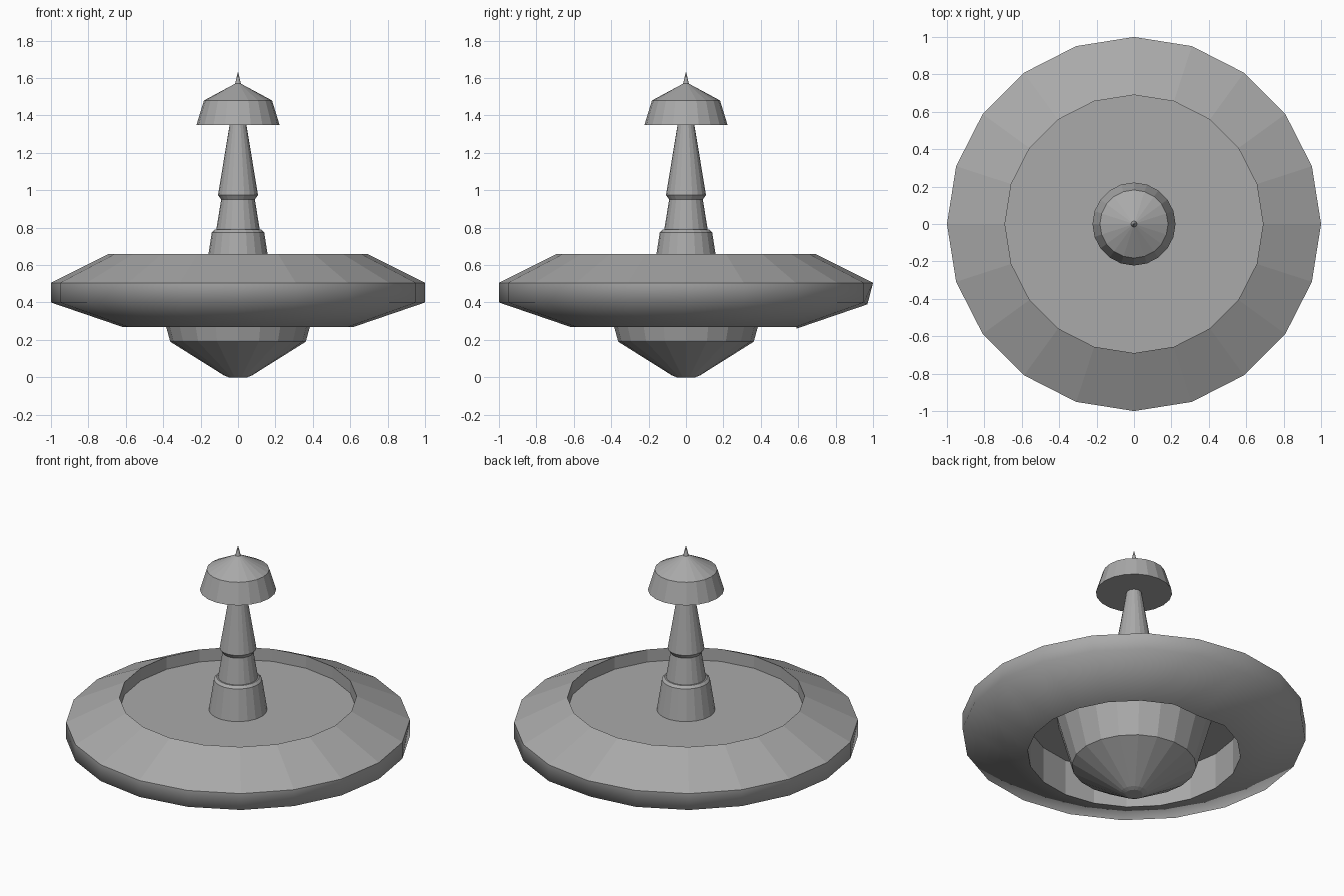
import bpy, bmesh, math

cube = bpy.data.objects.get("Cube")
if cube:
    bpy.data.objects.remove(cube, do_unlink=True)

SIDES = 20

grey = bpy.data.materials.new("plain_grey")
grey.use_nodes = True
colour = (0.4, 0.4, 0.4, 1)
grey.diffuse_color = colour
grey.node_tree.nodes["Principled BSDF"].inputs["Base Color"].default_value = colour


def lathe(name, profile, closed=False, smooth_bands=()):
    """Revolve (radius, height) points; open ends are capped."""
    bm = bmesh.new()
    rings = []
    for r, z in profile:
        if r == 0:
            rings.append([bm.verts.new((0, 0, z))] * SIDES)
            continue
        angles = [2 * math.pi * i / SIDES for i in range(SIDES)]
        rings.append([bm.verts.new((r * math.cos(a), r * math.sin(a), z)) for a in angles])
    pairs = list(zip(rings, rings[1:] + rings[:1]))
    if not closed:
        pairs.pop()
    for band, (low, high) in enumerate(pairs):
        for i in range(SIDES):
            j = (i + 1) % SIDES
            corners = list(dict.fromkeys((low[i], low[j], high[j], high[i])))
            face = bm.faces.new(corners)
            face.smooth = band in smooth_bands
    if not closed:
        for ring in (rings[0], rings[-1]):
            if len(set(ring)) > 1:
                bm.faces.new(ring)
    bmesh.ops.recalc_face_normals(bm, faces=bm.faces)
    # Keep creases where smooth bands meet flat ones
    for e in bm.edges:
        e.smooth = all(f.smooth for f in e.link_faces)
    mesh = bpy.data.meshes.new(name)
    bm.to_mesh(mesh)
    bm.free()
    mesh.materials.append(grey)
    obj = bpy.data.objects.new(name, mesh)
    bpy.context.collection.objects.link(obj)
    return obj


# Wide hollow ring, with a softly shaded outer underside
ring = lathe("outer_ring", [(0.62, 0.27), (1, 0.40), (1, 0.505), (0.69, 0.66),
                            (0.69, 0.57), (0.62, 0.50)],
             closed=True, smooth_bands=(0, 1))
# Slight dent at the back of the underside
for v in ring.data.vertices:
    if v.co.y > 0.5 and abs(v.co.x) < 0.01 and v.co.z < 0.45:
        v.co.y -= 0.03
        v.co.z -= 0.01

# Floor disc across the ring
lathe("deck", [(0.66, 0.50), (0.69, 0.58)])

# Hanging pod underneath
lathe("lower_pod", [(0.05, 0), (0.075, 0.01), (0.362, 0.19), (0.452, 0.51)])

# Stepped tower on the deck
lathe("tower_base", [(0.172, 0.57), (0.14, 0.775), (0.125, 0.79)])
lathe("tower_lower_shaft", [(0.118, 0.78), (0.09, 0.95)])
lathe("tower_upper_shaft", [(0.09, 0.95), (0.107, 0.975), (0.043, 1.36)])

# Cap and spike
lathe("tower_cap", [(0.222, 1.35), (0.182, 1.48), (0, 1.578)])
lathe("tower_spike", [(0.018, 1.56), (0, 1.635)])
